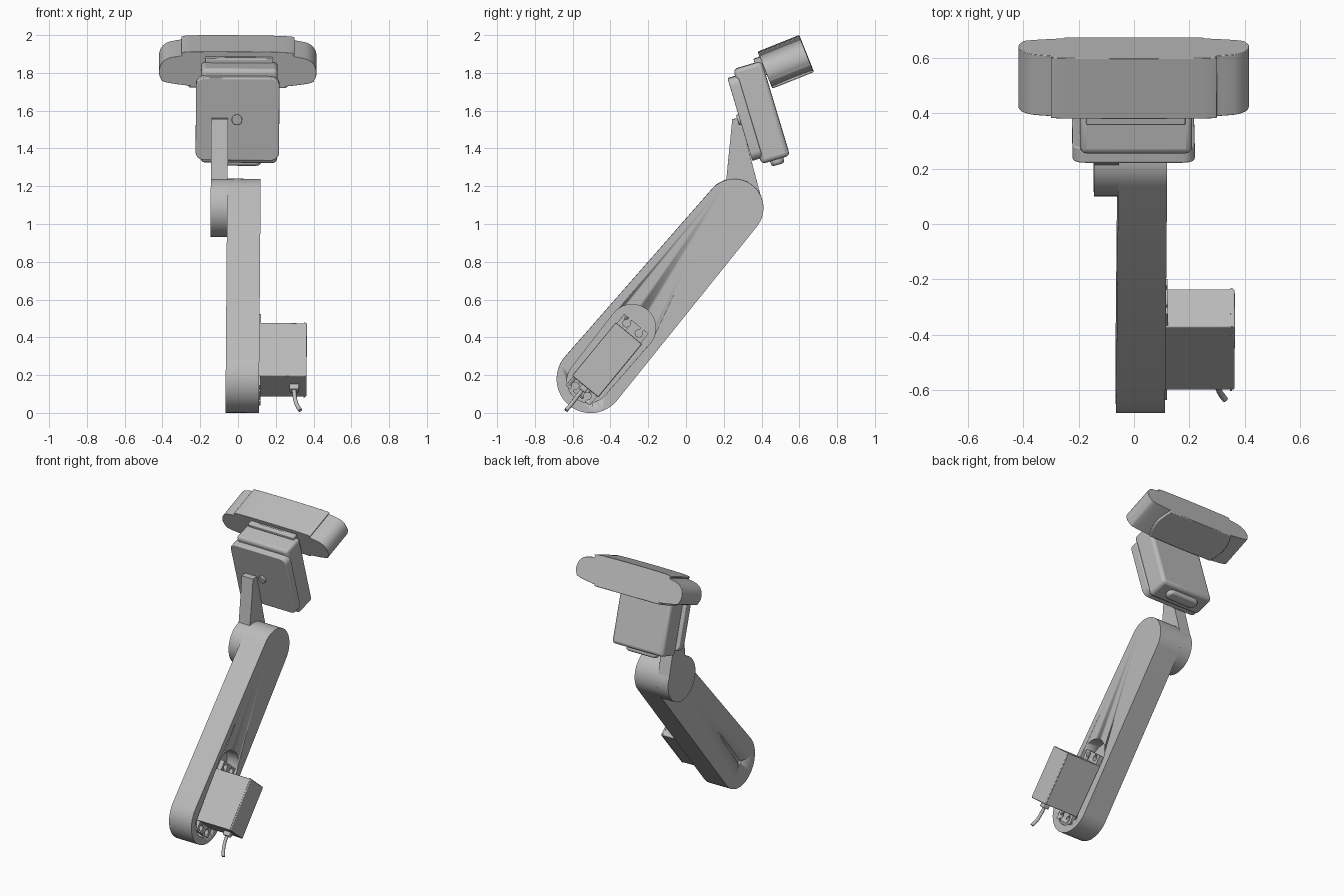
import bpy, bmesh, math
from mathutils import Vector, Matrix

cube = bpy.data.objects.get("Cube")
if cube:
    bpy.data.objects.remove(cube, do_unlink=True)

grey = bpy.data.materials.new("light_grey")
grey.use_nodes = True
grey.diffuse_color = (0.5, 0.5, 0.5, 1)
grey.node_tree.nodes["Principled BSDF"].inputs["Base Color"].default_value = (0.5, 0.5, 0.5, 1)

X = Vector((1, 0, 0))
# the whole assembly leans very slightly sideways
LEAN = (Matrix.Translation((0, 0, 1.1)) @ Matrix.Rotation(math.radians(0.45), 4, 'Y')
        @ Matrix.Translation((0, 0, -1.1)))


def yz(y, z):
    return Vector((0, y, z))


def prism(name, pts, lo, hi, origin=Vector(), u=yz(1, 0), v=yz(0, 1), bevel=0, segs=3):
    """Extrude a closed 2D profile, laid out on axes u and v, along u x v."""
    n = u.cross(v)
    bm = bmesh.new()
    ends = [[bm.verts.new(origin + u * a + v * b + n * d) for a, b in pts] for d in (lo, hi)]
    bm.faces.new(ends[0][::-1])
    bm.faces.new(ends[1])
    for i in range(len(pts)):
        j = (i + 1) % len(pts)
        bm.faces.new((ends[0][i], ends[0][j], ends[1][j], ends[1][i]))
    bmesh.ops.recalc_face_normals(bm, faces=bm.faces)
    mesh = bpy.data.meshes.new(name)
    bm.to_mesh(mesh)
    bm.free()
    mesh.materials.append(grey)
    ob = bpy.data.objects.new(name, mesh)
    ob.matrix_world = LEAN
    bpy.context.collection.objects.link(ob)
    if bevel:
        mod = ob.modifiers.new("bevel", 'BEVEL')
        mod.width, mod.segments = bevel, segs
    smooth(ob)
    return ob


def smooth(ob):
    bpy.ops.object.select_all(action='DESELECT')
    ob.select_set(True)
    bpy.context.view_layer.objects.active = ob
    bpy.ops.object.shade_smooth_by_angle(angle=math.radians(32))


def cut(target, cutter):
    cutter.hide_render = True
    cutter.hide_set(True)
    cutter.display_type = 'WIRE'
    mod = target.modifiers.new("cut", 'BOOLEAN')
    mod.operation, mod.object, mod.solver = 'DIFFERENCE', cutter, 'EXACT'


def arc(c, r, a0, a1, n=24):
    return [(c[0] + r * math.cos(a0 + (a1 - a0) * i / n),
             c[1] + r * math.sin(a0 + (a1 - a0) * i / n)) for i in range(n + 1)]


def circle(c, r, n=32):
    return arc(c, r, 0, math.tau, n)[:-1]


def capsule(a, ra, b, rb):
    """Two round ends joined by straight tangents."""
    d = Vector(b) - Vector(a)
    t = math.atan2(d.y, d.x)
    k = math.acos((ra - rb) / d.length)
    return arc(b, rb, t - k, t + k) + arc(a, ra, t + k, t + math.tau - k)


def rect(w, h, r=0):
    w, h = w / 2, h / 2
    if not r:
        return [(-w, -h), (w, -h), (w, h), (-w, h)]
    pts = []
    for i, (sx, sy) in enumerate(((1, 1), (-1, 1), (-1, -1), (1, -1))):
        pts += arc((sx * (w - r), sy * (h - r)), r, i * math.pi / 2, (i + 1) * math.pi / 2, 8)
    return pts


def rounded_path(p, steps=5):
    """Closed smooth curve through the points."""
    out = []
    for i in range(len(p)):
        a, b, c, d = (Vector(p[(i + k) % len(p)]) for k in (-1, 0, 1, 2))
        for s in range(steps):
            t = s / steps
            out.append(0.5 * (2 * b + (c - a) * t + (2 * a - 5 * b + 4 * c - d) * t ** 2
                              + (3 * b - a - 3 * c + d) * t ** 3))
    return [(q.x, q.y) for q in out]


# Main arm with servo pocket and pivot hole
low, elbow = (-0.505, 0.18), (0.255, 1.085)
arm = prism("main_arm", capsule(low, 0.18, elbow, 0.155), -0.058, 0.119)
cut(arm, prism("pocket_cutter", capsule((-0.515, 0.17), 0.115, (-0.285, 0.45), 0.125), 0.03, 0.2))
cut(arm, prism("pivot_hole_cutter", circle(low, 0.014), -0.1, 0.0))

# Servo, laid out along the arm
along = yz(0.635, 0.773)
across = yz(-0.773, 0.635)
mid = yz(-0.418, 0.283)
servo = dict(origin=mid, u=along, v=across)
prism("servo_body", rect(0.362, 0.177), 0.03, 0.37, bevel=0.005, **servo)
prism("servo_lid", rect(0.366, 0.181), 0.355, 0.362, **servo)
tabs = prism("servo_tabs", rect(0.49, 0.165), 0.095, 0.127, **servo)
for s in (-1, 1):
    for t in (-0.042, 0.042):
        hole = arc((0.215, t), 0.02, math.radians(25), math.radians(335), 16)
        hole += [(0.26, t - 0.0085), (0.26, t + 0.0085)]
        cut(tabs, prism("tab_notch_cutter", [(s * a, b) for a, b in hole][::s],
                        0.08, 0.14, **servo))

# Cable and its strain relief
prism("cable_plug", rect(0.05, 0.04), -0.015, 0.03, mid - along * 0.18 + X * 0.305,
      u=X, v=across, bevel=0.006)
curve = bpy.data.curves.new("servo_cable", 'CURVE')
curve.dimensions = '3D'
curve.bevel_depth, curve.bevel_resolution = 0.011, 3
curve.use_fill_caps = True
path = [(0.305, -0.53, 0.145), (0.308, -0.575, 0.09), (0.32, -0.61, 0.045), (0.338, -0.635, 0.016)]
spline = curve.splines.new('BEZIER')
spline.bezier_points.add(len(path) - 1)
for bp, co in zip(spline.bezier_points, path):
    bp.co = co
    bp.handle_left_type = bp.handle_right_type = 'AUTO'
curve.materials.append(grey)
cable = bpy.data.objects.new("servo_cable", curve)
cable.matrix_world = LEAN
bpy.context.collection.objects.link(cable)

# Elbow disc and upright link
prism("elbow_disc", circle(elbow, 0.155, 48), -0.145, -0.056)
prism("upright_link", [(0.2, 1.1), (0.403, 1.12), (0.287, 1.56), (0.245, 1.555)], -0.145, -0.056)

# Head: mounting plate, housing, screw and foot
up = yz(-0.287, 0.958)
back = yz(0.958, 0.287)
head = dict(u=up, v=X)           # u x v points to the back
prism("mounting_plate", rect(0.455, 0.442, 0.045), -0.03, 0.028,
      yz(0.314, 1.562) - X * 0.006, bevel=0.006, **head)
centre = yz(0.4, 1.591)
prism("head_housing", rect(0.522, 0.405), -0.0785, 0.0785, centre + X * 0.002, bevel=0.022, **head)
prism("plate_screw", circle((0, 0), 0.028, 24), -0.012, 0.03,
      yz(0.284, 1.553) - X * 0.009, bevel=0.004, **head)
prism("housing_foot", capsule((-0.085, 0), 0.036, (0.085, 0), 0.036), -0.022, 0.02,
      centre - up * 0.268 + back * 0.005, u=X, v=back, bevel=0.015)
prism("hinge_block", rect(0.1, 0.36), -0.03, 0.09, yz(0.4, 1.835), bevel=0.006, **head)

# Camera: winged body, raised centre panel
tip = yz(-0.371, 0.928)
axis = yz(0.928, 0.371)
middle = yz(0.5275, 1.861) - X * 0.007
side = [(0.25, 0.1), (0.295, 0.078), (0.335, 0.07), (0.375, 0.058), (0.405, 0.03),
        (0.417, -0.012), (0.408, -0.052), (0.375, -0.077), (0.2, -0.1)]
section = side + [(0, -0.106)] + [(-a, b) for a, b in reversed(side)]
prism("camera_body", rounded_path(section), -0.118, 0.118, middle, u=X, v=tip, bevel=0.005, segs=2)
bow = [(0.255 + 0.03 * math.sin(math.pi * i / 12), -0.118 + 0.236 * i / 12) for i in range(13)]
panel = bow + [(-a, b) for a, b in reversed(bow)]
prism("camera_centre_panel", panel, -0.106, -0.04, middle, u=X, v=axis, bevel=0.006, segs=2)
prism("camera_front_strip", rect(0.2, 0.014, 0.006), 0, 0.008,
      middle - axis * 0.118 + tip * 0.068, u=X, v=tip)
